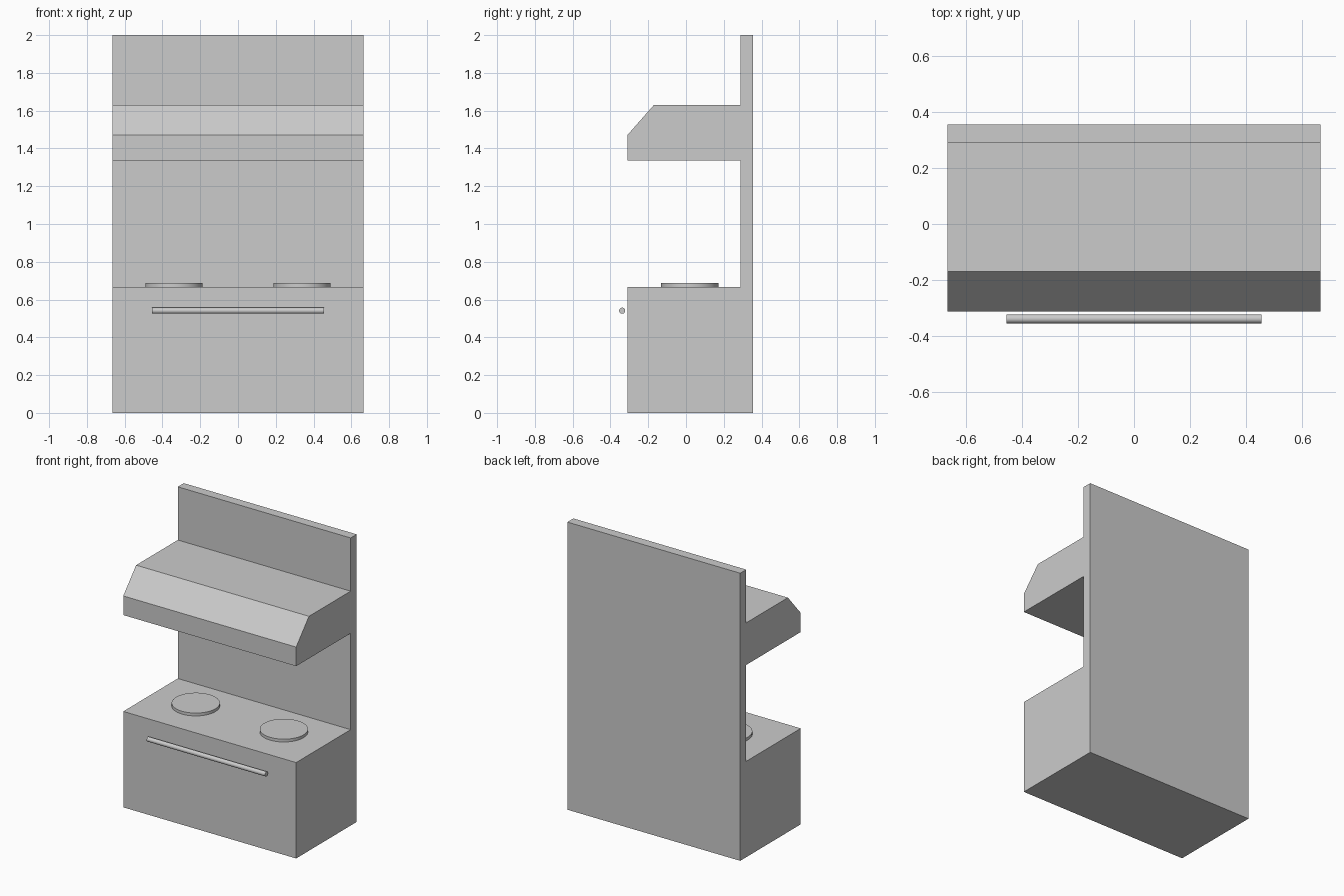
import bpy, bmesh, math

if "Cube" in bpy.data.objects:
    bpy.data.objects.remove(bpy.data.objects["Cube"])

HALF_W = 0.665


def extrude_profile(name, points, half):
    """Extrude a closed (y, z) profile along x, centred on x = 0."""
    bm = bmesh.new()
    face = bm.faces.new([bm.verts.new((-half, y, z)) for y, z in points])
    ext = bmesh.ops.extrude_face_region(bm, geom=[face], use_keep_orig=True)
    verts = [g for g in ext["geom"] if isinstance(g, bmesh.types.BMVert)]
    bmesh.ops.translate(bm, verts=verts, vec=(2 * half, 0, 0))
    bmesh.ops.recalc_face_normals(bm, faces=bm.faces)
    mesh = bpy.data.meshes.new(name)
    bm.to_mesh(mesh)
    bm.free()
    obj = bpy.data.objects.new(name, mesh)
    bpy.context.collection.objects.link(obj)
    return obj


def cylinder(name, radius, depth, location, sides, rotation=(0, 0, 0)):
    bpy.ops.mesh.primitive_cylinder_add(vertices=sides, radius=radius, depth=depth,
                                        location=location, rotation=rotation)
    obj = bpy.context.object
    obj.name = name
    bpy.ops.object.shade_smooth_by_angle(angle=math.radians(35))
    return obj


# Oven body, back panel and hood share one side profile
extrude_profile("stove_body", [
    (0.354, 0), (0.354, 2.0), (0.288, 2.0),              # back panel
    (0.288, 1.63), (-0.17, 1.63), (-0.311, 1.47),        # sloped hood
    (-0.311, 1.337), (0.288, 1.337),                     # hood underside
    (0.288, 0.667), (-0.311, 0.667), (-0.311, 0),        # cooktop and oven
], HALF_W)

# Burners, one on each side
for side, sx in (("left", -1), ("right", 1)):
    cylinder("burner_" + side, 0.152, 0.026, (sx * 0.339, 0.02, 0.674), 48)

# Door handle, floating just in front of the oven
cylinder("oven_handle", 0.016, 0.91, (0, -0.338, 0.541), 32, (0, math.pi / 2, 0))
